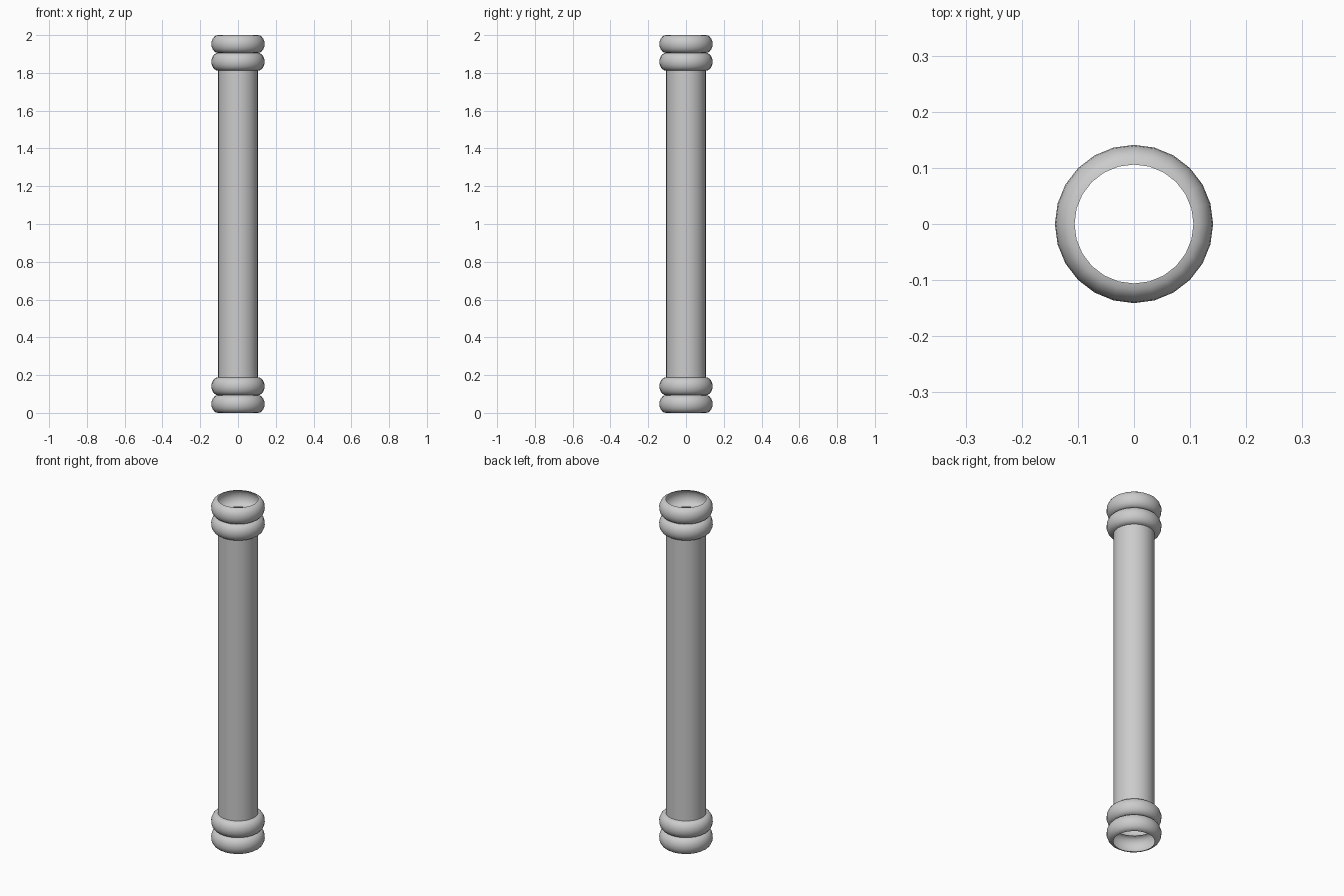
import bpy, bmesh, math

if "Cube" in bpy.data.objects:
    bpy.data.objects.remove(bpy.data.objects["Cube"])

SIDES = 24        # sides around the axis
R_TUBE = 0.106    # shaft and opening radius
BULGE = 0.035     # how far each ring swells out
RING_H = 0.094    # height of one ring
HEIGHT = 2.0
STEPS = 10        # profile steps per ring


def lathe(name, profile):
    """Revolve an (r, z) profile into an open smooth shell."""
    bm = bmesh.new()
    rings = []
    for r, z in profile:
        rings.append([bm.verts.new((r * math.cos(2 * math.pi * i / SIDES),
                                    r * math.sin(2 * math.pi * i / SIDES), z))
                      for i in range(SIDES)])
    for lo, hi in zip(rings, rings[1:]):
        for i in range(SIDES):
            j = (i + 1) % SIDES
            bm.faces.new((lo[i], lo[j], hi[j], hi[i])).smooth = True
    # crisp creases in the grooves
    bm.normal_update()
    for e in bm.edges:
        if len(e.link_faces) == 2 and e.calc_face_angle() > math.radians(40):
            e.smooth = False
    mesh = bpy.data.meshes.new(name)
    bm.to_mesh(mesh)
    bm.free()
    obj = bpy.data.objects.new(name, mesh)
    bpy.context.collection.objects.link(obj)
    return obj


def ring_profile(z0):
    """Half-ellipse bulge from z0 to z0 + RING_H."""
    pts = []
    for k in range(STEPS + 1):
        a = math.pi * k / STEPS
        pts.append((R_TUBE + BULGE * math.sin(a),
                    z0 + RING_H / 2 * (1 - math.cos(a))))
    return pts


# paired end rings, bottom and top
for label, base in (("bottom", 0.0), ("top", HEIGHT - 2 * RING_H)):
    lathe(label + "_rings", ring_profile(base) + ring_profile(base + RING_H)[1:])

# open straight shaft between the end rings
lathe("shaft", [(R_TUBE, 2 * RING_H), (R_TUBE, HEIGHT - 2 * RING_H)])
